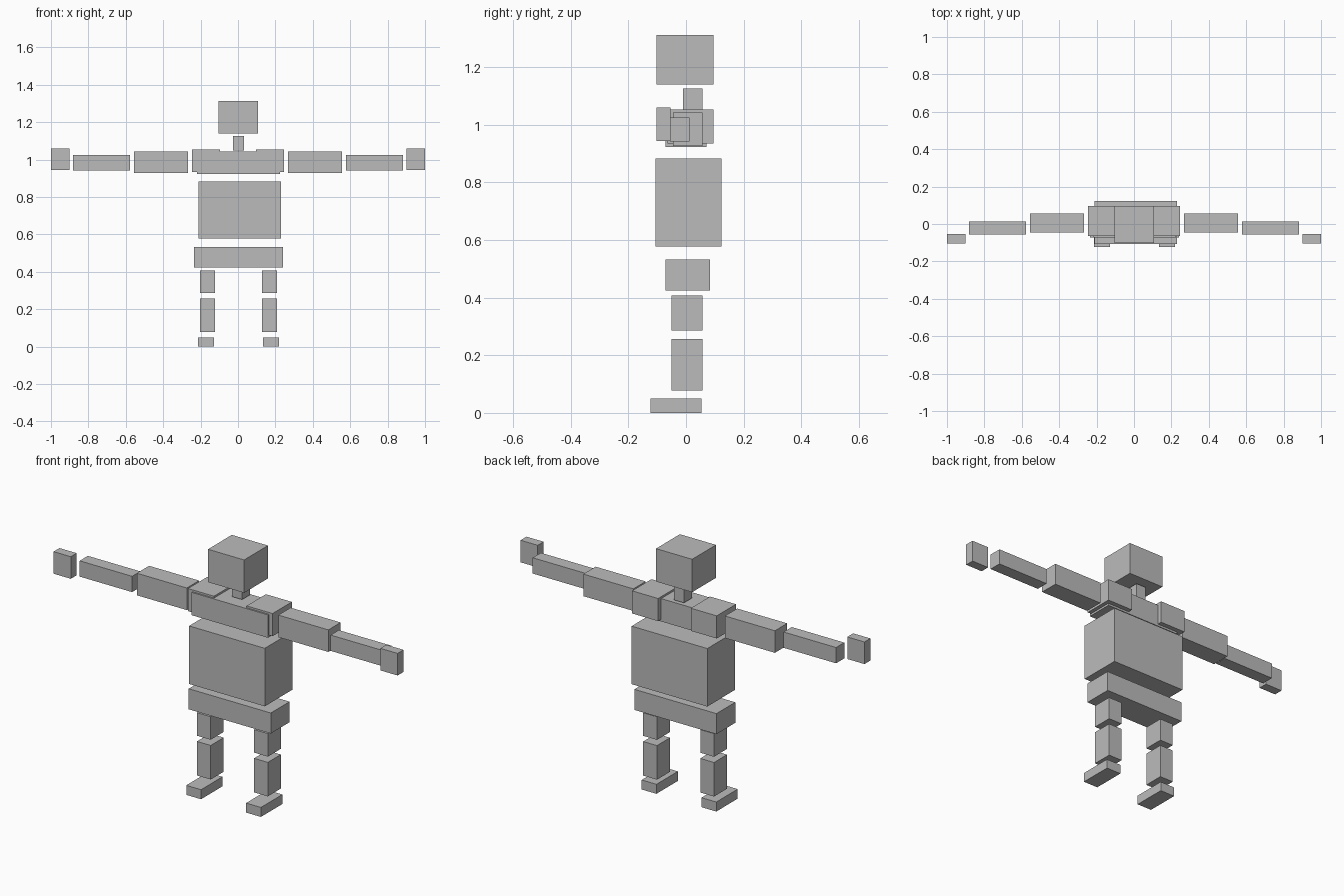
import bpy
from mathutils import Vector

if "Cube" in bpy.data.objects:
    bpy.data.objects.remove(bpy.data.objects["Cube"], do_unlink=True)

grey = bpy.data.materials.new("plain_grey")
grey.use_nodes = True
colour = (0.5, 0.5, 0.5, 1)
grey.diffuse_color = colour
grey.node_tree.nodes["Principled BSDF"].inputs["Base Color"].default_value = colour


def block(name, x, y, z):
    """Flat-faced block spanning the given (low, high) ranges."""
    low, high = (Vector(corner) for corner in zip(x, y, z))
    bpy.ops.mesh.primitive_cube_add(size=1, location=(low + high) / 2)
    obj = bpy.context.object
    obj.name = obj.data.name = name
    obj.scale = high - low
    bpy.ops.object.transform_apply(location=False, rotation=False, scale=True)
    obj.data.materials.append(grey)


def pair(name, x, y, z, middle=0.0):
    """Left block and its mirror image on the right."""
    block("left_" + name, (middle + x[0], middle + x[1]), y, z)
    block("right_" + name, (middle - x[1], middle - x[0]), y, z)


# Head and trunk
block("head", (-0.103, 0.107), (-0.102, 0.096), (1.139, 1.312))
block("neck", (-0.028, 0.031), (-0.01, 0.057), (1.048, 1.125))
block("chest", (-0.219, 0.225), (-0.072, 0.071), (0.923, 1.043))
block("torso", (-0.21, 0.23), (-0.106, 0.123), (0.577, 0.882))
block("pelvis", (-0.236, 0.241), (-0.072, 0.084), (0.424, 0.532))

# Arms, stretched sideways
pair("shoulder", (0.095, 0.246), (-0.064, 0.096), (0.934, 1.053))
pair("upper_arm", (0.266, 0.557), (-0.045, 0.057), (0.927, 1.043))
pair("forearm", (0.577, 0.882), (-0.055, 0.013), (0.942, 1.025))
pair("hand", (0.9, 1.0), (-0.103, -0.054), (0.944, 1.06))

# Legs
pair("thigh", (0.126, 0.206), (-0.051, 0.057), (0.286, 0.407), 0.003)
pair("shin", (0.126, 0.206), (-0.051, 0.057), (0.077, 0.256), 0.003)
pair("foot", (0.131, 0.217), (-0.124, 0.054), (0.0, 0.05), 0.003)
